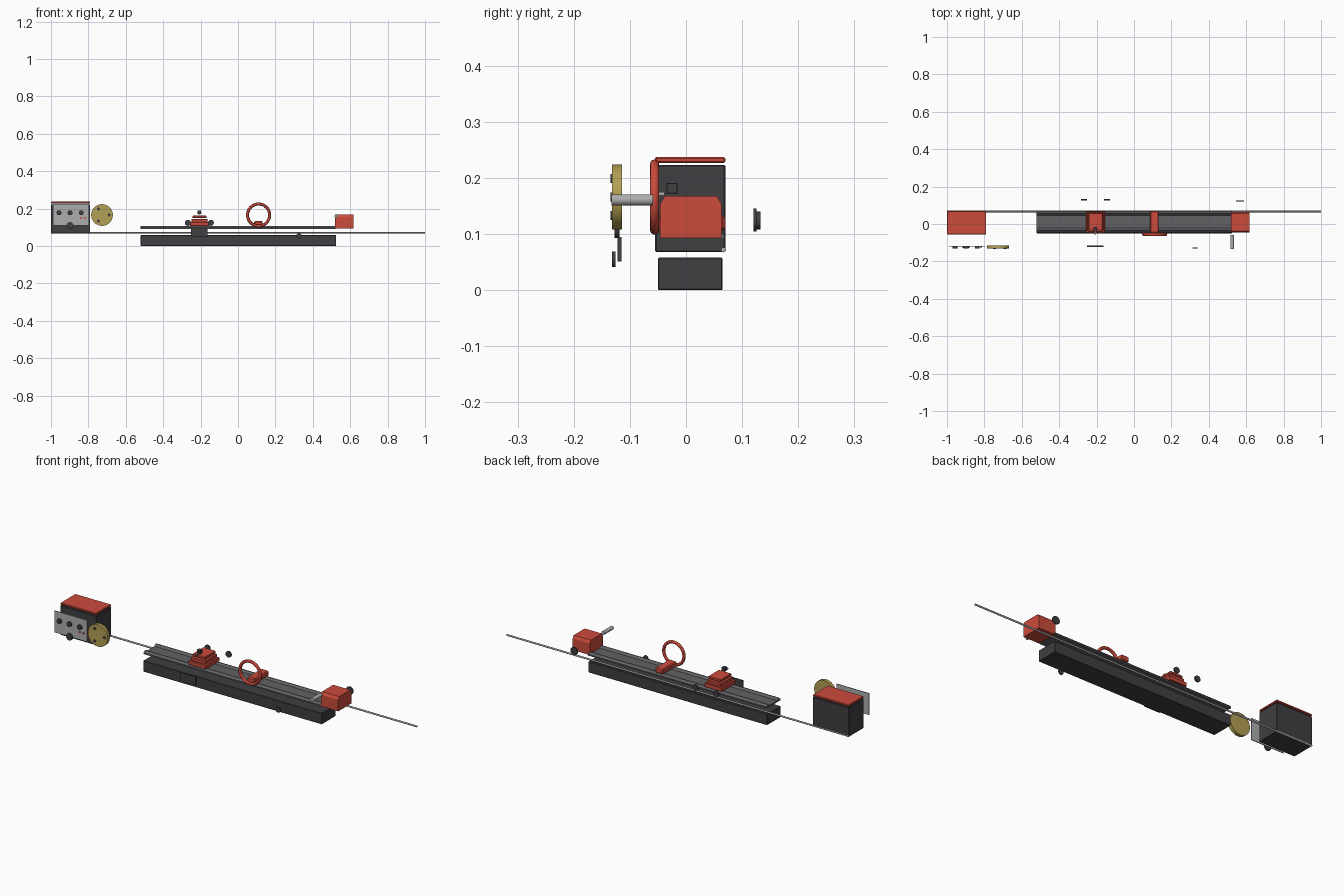
import bpy, bmesh, math

if "Cube" in bpy.data.objects:
    bpy.data.objects.remove(bpy.data.objects["Cube"])

def material(name, rgb):
    m = bpy.data.materials.new(name)
    m.diffuse_color = (*rgb, 1)
    m.use_nodes = True
    m.node_tree.nodes["Principled BSDF"].inputs["Base Color"].default_value = m.diffuse_color
    return m

RED = material("red_paint", (0.60, 0.07, 0.045))
DARK = material("dark_iron", (0.05, 0.05, 0.055))
STEEL = material("bed_steel", (0.12, 0.12, 0.13))
LIGHT = material("bright_steel", (0.42, 0.42, 0.43))
BRASS = material("brass", (0.45, 0.35, 0.09))

def finish(name, bm, mat):
    bmesh.ops.recalc_face_normals(bm, faces=bm.faces)
    me = bpy.data.meshes.new(name)
    bm.to_mesh(me)
    bm.free()
    ob = bpy.data.objects.new(name, me)
    bpy.context.collection.objects.link(ob)
    me.materials.append(mat)
    return ob

def prism(name, pts, x0, x1, mat):
    """Extrude a (y, z) profile along x."""
    bm = bmesh.new()
    f = bm.faces.new([bm.verts.new((x0, y, z)) for y, z in pts])
    ext = bmesh.ops.extrude_face_region(bm, geom=[f])["geom"]
    bmesh.ops.translate(bm, vec=(x1 - x0, 0, 0),
                        verts=[v for v in ext if isinstance(v, bmesh.types.BMVert)])
    return finish(name, bm, mat)

def box(name, x, y, z, mat, bevel=0.0):
    ob = prism(name, [(y[0], z[0]), (y[1], z[0]), (y[1], z[1]), (y[0], z[1])], x[0], x[1], mat)
    if bevel:
        b = ob.modifiers.new("bevel", "BEVEL")
        b.width, b.segments = bevel, 1
    return ob

def smooth(ob):
    bpy.ops.object.select_all(action='DESELECT')
    ob.select_set(True)
    bpy.context.view_layer.objects.active = ob
    bpy.ops.object.shade_smooth_by_angle()

def cylinder(name, loc, r, length, mat, axis='Y', sides=32):
    rot = (math.pi / 2, 0, 0) if axis == 'Y' else (0, math.pi / 2, 0)
    bpy.ops.mesh.primitive_cylinder_add(vertices=sides, radius=r, depth=length,
                                        location=loc, rotation=rot)
    ob = bpy.context.object
    ob.name = name
    ob.data.materials.append(mat)
    smooth(ob)
    return ob

# Base and bed with two V-shaped ways
box("base", (-0.52, 0.525), (-0.05, 0.065), (0, 0.058), DARK, 0.002)
box("bed_web", (-0.52, 0.525), (-0.03, 0.05), (0.091, 0.098), STEEL)
for side, y in (("front", -0.034), ("rear", 0.056)):
    prism(f"{side}_way", [(y - 0.011, 0.091), (y + 0.013, 0.091), (y + 0.013, 0.098),
                          (y + 0.003, 0.108), (y - 0.001, 0.108), (y - 0.011, 0.098)],
          -0.52, 0.525, STEEL)
cylinder("lead_screw", (0, 0.067, 0.072), 0.0045, 2.0, LIGHT, 'X', 16)

# Headstock with lid and control panel
box("headstock", (-1, -0.79), (-0.055, 0.07), (0.068, 0.223), DARK, 0.002)
box("headstock_lid", (-1, -0.79), (-0.055, 0.07), (0.227, 0.237), RED, 0.002)
box("control_panel", (-0.988, -0.797), (-0.121, -0.117), (0.11, 0.224), LIGHT)
for i, x in enumerate((-0.957, -0.898, -0.838)):
    cylinder(f"panel_knob_{i}", (x, -0.125, 0.178), 0.013, 0.01, DARK)
cylinder("speed_dial", (-0.898, -0.123, 0.111), 0.018, 0.009, DARK)
for i, x in enumerate((-0.84, -0.818)):
    cylinder(f"panel_button_{i}", (x, -0.123, 0.15), 0.005, 0.006, RED, sides=16)

# Faceplate with three bolts
cx, cz = -0.727, 0.166
cylinder("faceplate", (cx, -0.123, cz), 0.058, 0.018, BRASS, sides=48)
for i in range(3):
    a = i * 2 * math.pi / 3
    cylinder(f"faceplate_bolt_{i}", (cx + 0.038 * math.cos(a), -0.132, cz + 0.038 * math.sin(a)),
             0.008, 0.005, DARK, sides=16)

# Carriage: stacked slides, apron, tool post and handwheels
box("saddle", (-0.257, -0.155), (-0.048, 0.068), (0.107, 0.128), RED, 0.002)
box("cross_slide", (-0.248, -0.164), (-0.04, 0.062), (0.128, 0.145), RED, 0.002)
box("top_slide", (-0.243, -0.169), (-0.033, 0.057), (0.15, 0.163), RED, 0.002)
box("tool_post", (-0.217, -0.197), (-0.035, -0.015), (0.172, 0.191), DARK, 0.001)
box("tool_bit", (-0.21, -0.204), (-0.055, -0.038), (0.169, 0.175), LIGHT)
box("apron", (-0.252, -0.162), (-0.122, -0.115), (0.051, 0.095), DARK)
for i, x in enumerate((-0.268, -0.145)):
    cylinder(f"carriage_handwheel_{i}", (x, 0.129, 0.124), 0.016, 0.007, DARK)
cylinder("feed_knob", (0.326, -0.129, 0.055), 0.014, 0.006, DARK)

# Steady rest
bpy.ops.mesh.primitive_torus_add(major_radius=0.059, minor_radius=0.008, major_segments=48,
                                 minor_segments=12, location=(0.11, -0.056, 0.166),
                                 rotation=(math.pi / 2, 0, 0))
ring = bpy.context.object
ring.name = "steady_ring"
ring.data.materials.append(RED)
smooth(ring)
box("steady_foot", (0.086, 0.132), (-0.047, 0.07), (0.106, 0.134), RED, 0.005)

# Tailstock with chamfered top, quill and handwheel
prism("tailstock", [(-0.046, 0.093), (0.063, 0.093), (0.063, 0.154), (0.055, 0.168),
                    (-0.038, 0.168), (-0.046, 0.154)], 0.518, 0.618, RED)
cylinder("tailstock_quill", (0.525, -0.096, 0.161), 0.01, 0.074, LIGHT)
cylinder("tailstock_handwheel", (0.567, 0.123, 0.125), 0.0205, 0.006, DARK)
